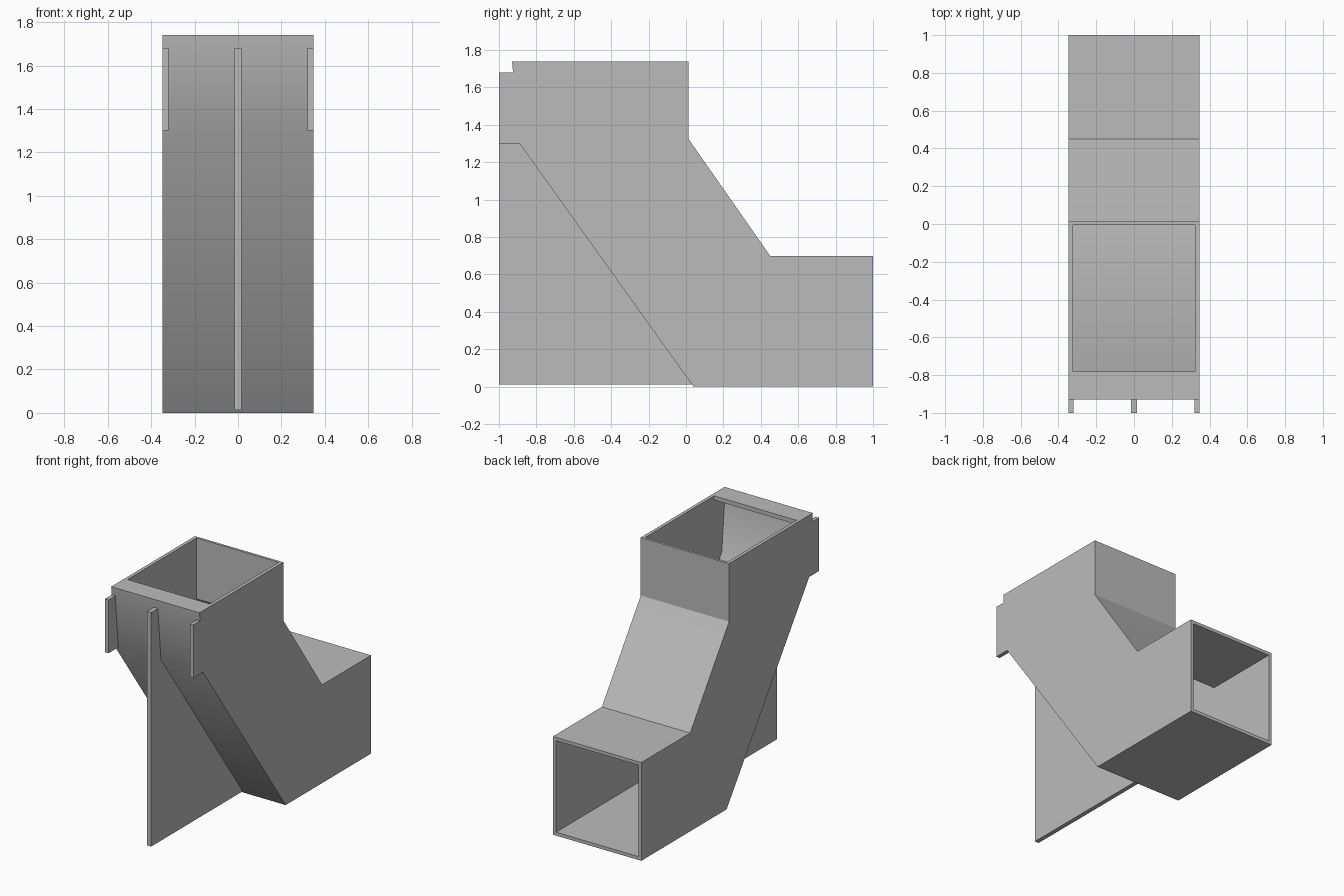
import bpy, bmesh, math

if "Cube" in bpy.data.objects:
    bpy.data.objects.remove(bpy.data.objects["Cube"])

W = 0.348      # half width of the duct
T = 0.024      # wall thickness

grey = bpy.data.materials.new("light grey")
grey.diffuse_color = (0.5, 0.5, 0.5, 1)
grey.use_nodes = True
grey.node_tree.nodes["Principled BSDF"].inputs["Base Color"].default_value = grey.diffuse_color


def extrude_profile(name, profile, x0, x1):
    """Solid made from a (y, z) outline swept from x0 to x1."""
    bm = bmesh.new()
    face = bm.faces.new([bm.verts.new((x0, y, z)) for y, z in profile])
    new = bmesh.ops.extrude_face_region(bm, geom=[face])["geom"]
    verts = [v for v in new if isinstance(v, bmesh.types.BMVert)]
    bmesh.ops.translate(bm, verts=verts, vec=(x1 - x0, 0, 0))
    bmesh.ops.recalc_face_normals(bm, faces=bm.faces)
    mesh = bpy.data.meshes.new(name)
    bm.to_mesh(mesh)
    bm.free()
    mesh.materials.append(grey)
    obj = bpy.data.objects.new(name, mesh)
    bpy.context.collection.objects.link(obj)
    return obj


def activate(obj):
    bpy.ops.object.select_all(action='DESELECT')
    obj.select_set(True)
    bpy.context.view_layer.objects.active = obj


# Duct body: vertical inlet, sloped middle, horizontal outlet
outer = [(1, 0), (0.04, 0), (-0.89, 1.30), (-0.93, 1.74), (0.013, 1.74),
         (0.013, 1.327), (0.025, 1.308), (0.45, 0.70), (1, 0.70)]
duct = extrude_profile("duct", outer, -W, W)

# Hollow passage, leaving a thin lip over the front of the inlet
inner = [(1.1, T), (0.053, T), (-0.865, 1.305), (-0.902, 1.71), (-0.78, 1.71),
         (-0.78, 1.84), (-0.005, 1.84), (-0.005, 1.31), (0.437, 0.70 - T),
         (1.1, 0.70 - T)]
passage = extrude_profile("passage_cutter", inner, -W + T, W - T)
passage.hide_render = True

activate(duct)
cut = duct.modifiers.new("hollow", 'BOOLEAN')
cut.operation = 'DIFFERENCE'
cut.solver = 'EXACT'
cut.object = passage
bpy.ops.object.modifier_apply(modifier=cut.name)
bpy.data.objects.remove(passage)
bpy.ops.object.shade_smooth_by_angle(angle=math.radians(32))

# Tall centre fin that stands under the slope
extrude_profile("centre_fin",
                [(-1, 0.013), (-1, 1.68), (-0.915, 1.68), (-0.88, 1.30),
                 (0.04, 0.013)], -0.016, 0.016)

# Short fins flush with both sides of the inlet
for side, name in ((-1, "left_fin"), (1, "right_fin")):
    extrude_profile(name, [(-1, 1.30), (-1, 1.68), (-0.9245, 1.68), (-0.89, 1.30)],
                    side * W, side * (W - 0.028))
